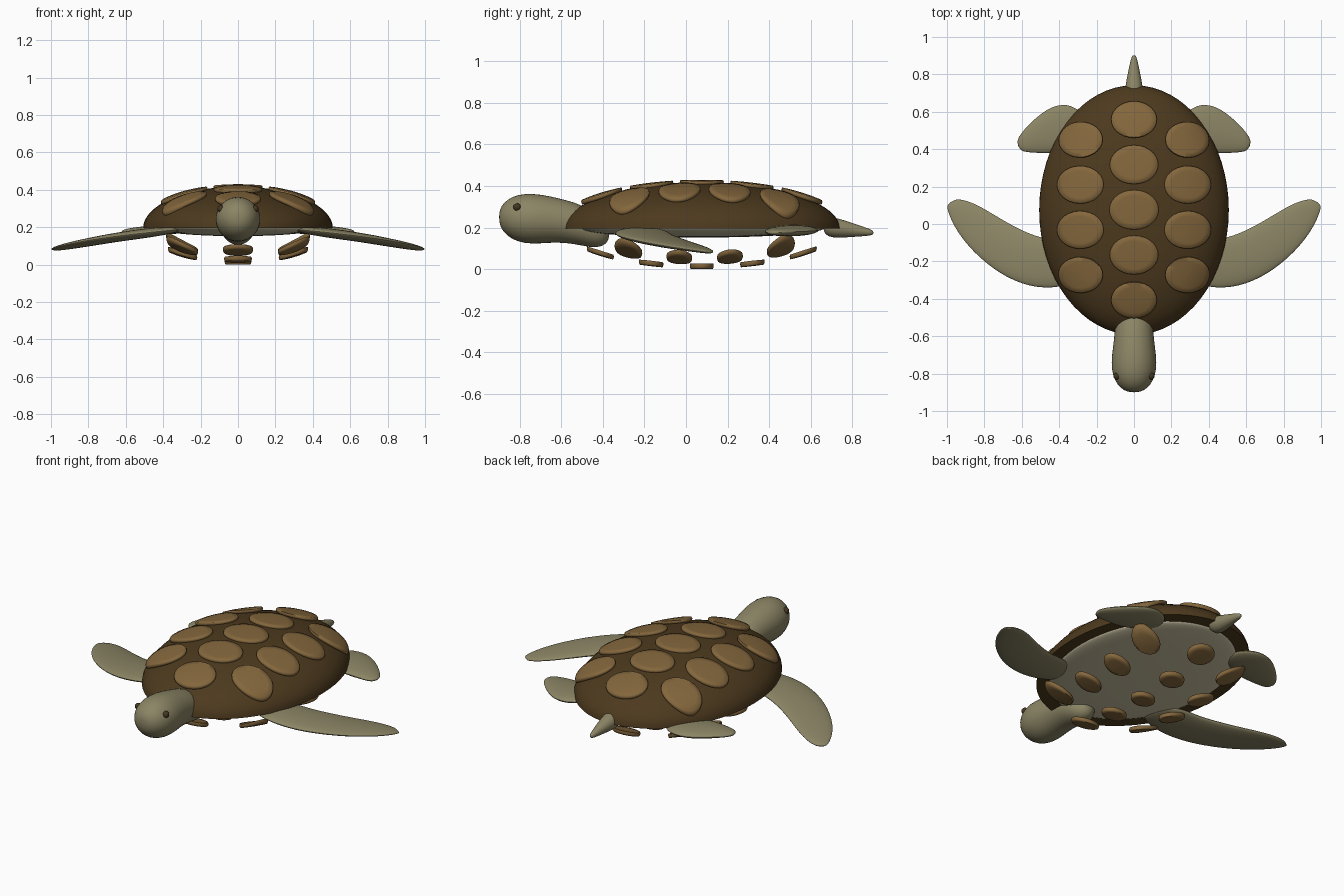
import bpy, bmesh, math
from mathutils import Vector

if "Cube" in bpy.data.objects:
    bpy.data.objects.remove(bpy.data.objects["Cube"])


def material(name, rgb):
    m = bpy.data.materials.new(name)
    m.use_nodes = True
    m.diffuse_color = (*rgb, 1)
    node = m.node_tree.nodes["Principled BSDF"]
    node.inputs["Base Color"].default_value = (*rgb, 1)
    node.inputs["Roughness"].default_value = 0.8
    return m


SHELL = material("dark_brown", (0.074, 0.042, 0.013))
SCUTE = material("tan_brown", (0.23, 0.135, 0.046))
SKIN = material("olive_skin", (0.26, 0.235, 0.13))
BELLY = material("pale_belly", (0.62, 0.56, 0.38))
EYE = material("eye_brown", (0.06, 0.038, 0.015))


def loft(name, rings, mat, subdiv=0, angle=40):
    """Skin a list of point rings, with a cap on each end."""
    bm = bmesh.new()
    loops = [[bm.verts.new(p) for p in ring] for ring in rings]
    n = len(loops[0])
    for a, b in zip(loops, loops[1:]):
        for i in range(n):
            j = (i + 1) % n
            bm.faces.new((a[i], a[j], b[j], b[i]))
    bm.faces.new(loops[0])
    bm.faces.new(loops[-1])
    bmesh.ops.recalc_face_normals(bm, faces=bm.faces)
    mesh = bpy.data.meshes.new(name)
    bm.to_mesh(mesh)
    bm.free()
    mesh.materials.append(mat)
    ob = bpy.data.objects.new(name, mesh)
    bpy.context.collection.objects.link(ob)
    if subdiv:
        ob.modifiers.new("smooth", "SUBSURF").levels = subdiv
        ob.modifiers["smooth"].render_levels = subdiv
    bpy.ops.object.select_all(action="DESELECT")
    ob.select_set(True)
    bpy.context.view_layer.objects.active = ob
    bpy.ops.object.shade_smooth_by_angle(angle=math.radians(angle))
    return ob


def ellipse(centre, u, v, n):
    centre, u, v = Vector(centre), Vector(u), Vector(v)
    turn = [2 * math.pi * i / n for i in range(n)]
    return [centre + u * math.cos(t) + v * math.sin(t) for t in turn]


def dome(name, base, rx, ry, rz, mat):
    """Half ellipsoid standing (or hanging) from a flat base."""
    rings = []
    for k in range(17):
        t = math.pi / 2 * min(k / 16, 0.995)
        c = math.cos(t)
        rings.append(ellipse((0, MID, base + rz * math.sin(t)),
                             (rx * c, 0, 0), (0, ry * c, 0), 64))
    return loft(name, rings, mat)


# Shell and belly
MID = 0.075
dome("shell", 0.195, 0.507, 0.667, 0.222, SHELL)
dome("belly", 0.197, 0.44, 0.59, -0.045, BELLY)


# Scutes: curved, round-edged plates cut from a hollow ellipsoid by tapered columns
def surface(x, y, side, radii):
    rx, ry, rz = radii
    d = 1 - (x / rx) ** 2 - ((y - MID) / ry) ** 2
    return 0.215 + side * rz * math.sqrt(max(d, 0))


def scute(name, cx, cy, side):
    rings = []
    layers = [((0.52, 0.69, 0.215), (0.02, 0.35, 0.7, 0.95)),
              ((0.513, 0.682, 0.208), (0.99,)),
              ((0.507, 0.673, 0.199), (0.99,)),
              ((0.50, 0.665, 0.19), (0.95, 0.7, 0.35, 0.02))]
    for radii, scales in layers:
        for s in scales:
            ring = []
            for i in range(28):
                t = 2 * math.pi * i / 28
                z = 0.215 + side * 0.15
                for _ in range(4):
                    r = s * (0.07 + 0.152 * z)
                    x = cx + r * math.cos(t)
                    y = cy + 0.8 * r * math.sin(t)
                    z = surface(x, y, side, radii)
                ring.append((x, y, z))
            rings.append(ring)
    loft(name, rings, SCUTE, 0, 70)


for layer, side in (("upper", 1), ("lower", -1)):
    for row, cx, count, start in (("middle", 0, 5, -0.41),
                                  ("left", 0.293, 4, -0.275),
                                  ("right", -0.293, 4, -0.275)):
        for i in range(count):
            scute(f"{layer}_{row}_scute_{i + 1}", cx, start + 0.243 * i, side)


# Head with neck, and tail: (y, z, radius)
def body_tube(name, stations):
    rings = [ellipse((0, y, z), (r, 0, 0), (0, 0, r), 20) for y, z, r in stations]
    loft(name, rings, SKIN, 1, 80)


body_tube("head_and_neck", [
    (-0.9, 0.25, 0.02), (-0.89, 0.249, 0.056), (-0.86, 0.247, 0.09),
    (-0.81, 0.245, 0.116), (-0.74, 0.242, 0.124), (-0.66, 0.24, 0.114),
    (-0.58, 0.23, 0.104), (-0.5, 0.212, 0.1), (-0.43, 0.178, 0.08),
    (-0.38, 0.165, 0.045), (-0.37, 0.165, 0.01)])
body_tube("tail", [
    (0.66, 0.205, 0.02), (0.68, 0.205, 0.052), (0.74, 0.196, 0.047),
    (0.82, 0.186, 0.03), (0.89, 0.176, 0.016), (0.903, 0.175, 0.006)])

# Eyes, set nearly flush in the head
for label, s in (("left", 1), ("right", -1)):
    bpy.ops.mesh.primitive_uv_sphere_add(segments=16, ring_count=10, radius=0.019,
                                         location=(s * 0.091, -0.813, 0.298))
    eye = bpy.context.object
    eye.name = label + "_eye"
    eye.data.materials.append(EYE)
    bpy.ops.object.shade_smooth()


# Flippers: (leading x, y), (trailing x, y), height, half thickness
def flipper(name, stations, s):
    rings = []
    for (ax, ay), (bx, by), z, h in stations:
        a, b = Vector((s * ax, ay, z)), Vector((s * bx, by, z))
        rings.append(ellipse((a + b) / 2, (a - b) / 2, (0, 0, h), 12))
    loft(name, rings, SKIN, 2, 80)


FRONT = [
    ((0.30, -0.30), (0.31, -0.18), 0.188, 0.012),
    ((0.40, -0.35), (0.40, -0.08), 0.18, 0.025),
    ((0.56, -0.345), (0.50, -0.07), 0.163, 0.027),
    ((0.72, -0.275), (0.62, -0.02), 0.143, 0.025),
    ((0.87, -0.15), (0.74, 0.05), 0.118, 0.021),
    ((0.965, -0.02), (0.85, 0.115), 0.098, 0.016),
    ((1.0, 0.075), (0.93, 0.135), 0.085, 0.011),
    ((1.0, 0.105), (0.96, 0.13), 0.08, 0.005)]
HIND = [
    ((0.24, 0.56), (0.26, 0.45), 0.19, 0.012),
    ((0.33, 0.65), (0.33, 0.41), 0.188, 0.026),
    ((0.44, 0.64), (0.41, 0.375), 0.184, 0.028),
    ((0.535, 0.565), (0.49, 0.375), 0.181, 0.024),
    ((0.605, 0.49), (0.56, 0.38), 0.178, 0.017),
    ((0.63, 0.44), (0.61, 0.39), 0.175, 0.009)]
for label, s in (("left", 1), ("right", -1)):
    flipper(label + "_front_flipper", FRONT, s)
    flipper(label + "_hind_flipper", HIND, s)
